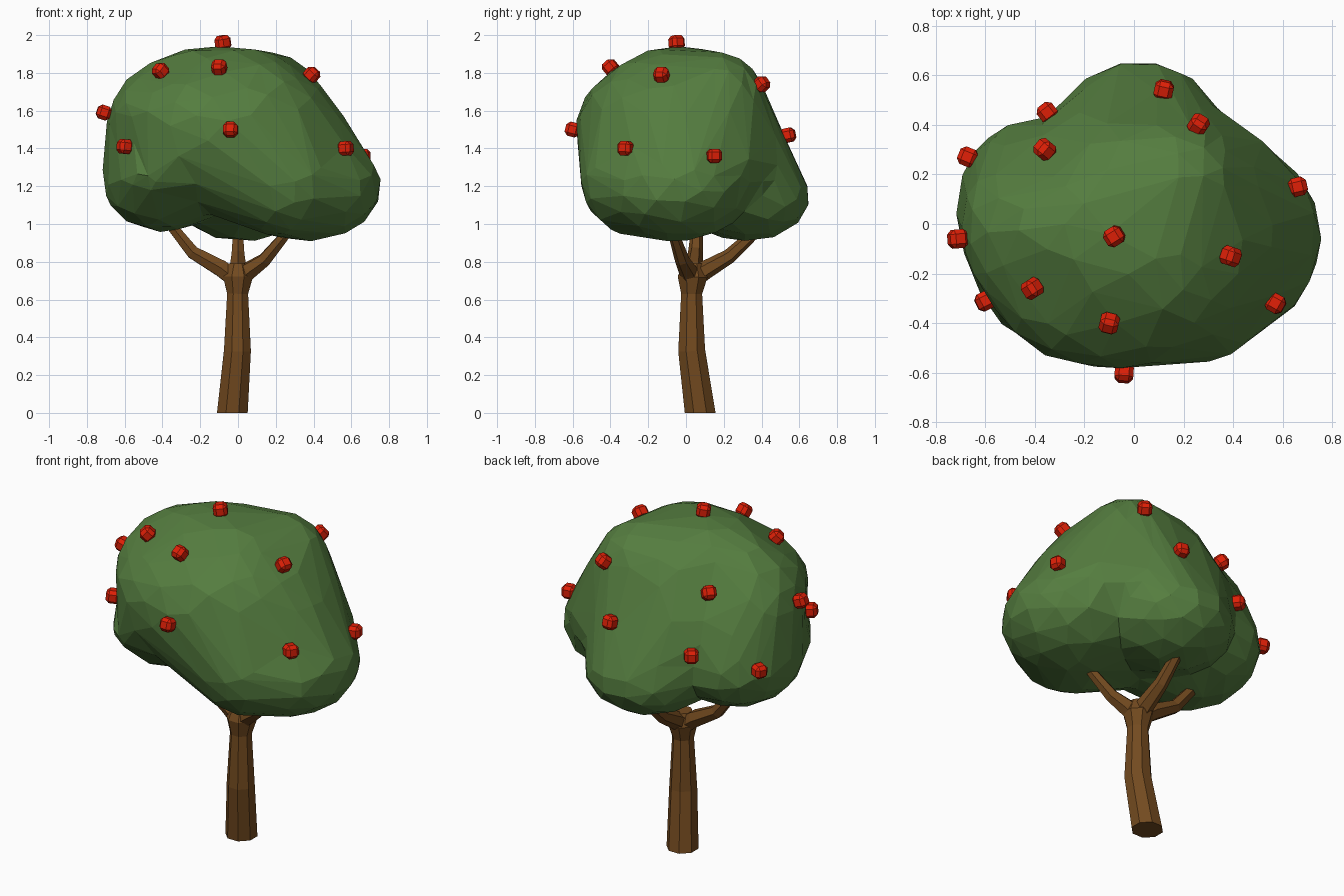
import bpy, bmesh, math
from mathutils import Vector, Matrix

if "Cube" in bpy.data.objects:
    bpy.data.objects.remove(bpy.data.objects["Cube"])


def material(name, rgb):
    m = bpy.data.materials.new(name)
    m.diffuse_color = (*rgb, 1)
    m.use_nodes = True
    m.node_tree.nodes["Principled BSDF"].inputs["Base Color"].default_value = m.diffuse_color
    return m


leaf_green = material("leaf green", (0.09, 0.205, 0.05))
bark_brown = material("bark brown", (0.172, 0.069, 0.014))
fruit_red = material("fruit red", (0.74, 0.014, 0.002))


def make_object(name, bm, mat):
    bmesh.ops.recalc_face_normals(bm, faces=bm.faces)
    me = bpy.data.meshes.new(name)
    bm.to_mesh(me)
    bm.free()
    me.materials.append(mat)
    ob = bpy.data.objects.new(name, me)
    bpy.context.collection.objects.link(ob)
    return ob


def tube(name, path, sides, flat_base=False):
    """Capped faceted tube through (x, y, z, radius) points."""
    bm = bmesh.new()
    pts = [Vector(p[:3]) for p in path]
    rings = []
    for i, p in enumerate(pts):
        d = (pts[min(i + 1, len(pts) - 1)] - pts[max(i - 1, 0)]).normalized()
        if flat_base and i == 0:
            d = Vector((0, 0, 1))
        rot = Vector((0, 0, 1)).rotation_difference(d)
        ring = []
        for k in range(sides):
            a = 2 * math.pi * (k + 0.5) / sides
            ring.append(bm.verts.new(p + rot @ Vector((math.cos(a), math.sin(a), 0)) * path[i][3]))
        rings.append(ring)
    for a, b in zip(rings, rings[1:]):
        for k in range(sides):
            n = (k + 1) % sides
            bm.faces.new((a[k], a[n], b[n], b[k]))
    bm.faces.new(rings[0])
    bm.faces.new(rings[-1])
    return make_object(name, bm, bark_brown)


# Trunk and three kinked branches
tube("trunk", [(-0.03, 0.075, 0, 0.088), (-0.003, 0.03, 0.33, 0.077),
               (-0.002, 0.03, 0.63, 0.06), (0, 0.035, 0.72, 0.085),
               (0, 0.035, 0.79, 0.055)], 8, True)
tube("left_branch", [(0.02, 0.03, 0.68, 0.05), (-0.09, 0.04, 0.765, 0.05),
                     (-0.24, 0.05, 0.85, 0.039), (-0.36, 0.06, 1.0, 0.03),
                     (-0.4, 0.06, 1.1, 0.03)], 6)
tube("right_branch", [(-0.02, 0.04, 0.68, 0.05), (0.06, 0.01, 0.755, 0.05),
                      (0.14, -0.02, 0.81, 0.039), (0.24, -0.06, 0.93, 0.03),
                      (0.32, -0.09, 1.06, 0.03)], 6)
tube("back_branch", [(0, 0.0, 0.68, 0.05), (0, 0.1, 0.755, 0.05),
                     (0, 0.23, 0.83, 0.039), (0, 0.36, 0.95, 0.03),
                     (0, 0.42, 1.06, 0.03)], 6)

# Fruit centres, also used to shape the canopy beneath them
spots = [Vector(s) for s in (
    (-0.08, -0.05, 1.96), (-0.10, -0.40, 1.83), (-0.41, -0.26, 1.81),
    (0.39, -0.13, 1.79), (-0.71, -0.06, 1.59), (-0.60, -0.31, 1.41),
    (-0.04, -0.60, 1.50), (0.57, -0.32, 1.40), (0.66, 0.15, 1.36),
    (0.26, 0.40, 1.74), (0.12, 0.54, 1.47), (-0.36, 0.30, 1.68),
    (-0.35, 0.45, 1.36), (-0.67, 0.27, 1.29))]
middle = Vector((0, 0, 1.35))

# Canopy: each low lobe is hulled with the crown, then all are fused
crown = [((-0.09, -0.06, 1.51), (0.64, 0.52, 0.45)),
         ((0.17, 0.17, 1.63), (0.27, 0.27, 0.28))]
branches = [
    [((0.37, -0.06, 1.20), (0.39, 0.40, 0.29)),
     ((0.25, -0.23, 1.23), (0.33, 0.33, 0.30))],    # right
    [((-0.40, 0.03, 1.25), (0.32, 0.41, 0.29)),
     ((-0.41, -0.15, 1.30), (0.28, 0.32, 0.22))],   # left
    [((0.02, 0.32, 1.15), (0.35, 0.34, 0.24))],     # back
    [((0.36, 0.17, 1.30), (0.24, 0.23, 0.20)),
     ((0.12, 0.33, 1.27), (0.24, 0.24, 0.20))],     # between right and back
]


def lobe_points(centre, radii, lowest):
    b = bmesh.new()
    bmesh.ops.create_icosphere(b, subdivisions=4, radius=1,
                               matrix=Matrix.Translation(centre) @ Matrix.Diagonal((*radii, 1)))
    pts = [v.co.copy() for v in b.verts if v.co.z > lowest]
    b.free()
    return pts


bm = bmesh.new()
for group in branches:
    pts = [p for c, r in crown for p in lobe_points(c, r, 1.19)]
    pts += [p for c, r in group for p in lobe_points(c, r, 0)]
    hull = bmesh.new()
    for p in pts:
        hull.verts.new(p)
    bmesh.ops.convex_hull(hull, input=hull.verts[:])
    bmesh.ops.delete(hull, geom=[v for v in hull.verts if not v.link_faces], context='VERTS')
    bmesh.ops.recalc_face_normals(hull, faces=hull.faces)
    tmp = bpy.data.meshes.new("hull")
    hull.to_mesh(tmp)
    hull.free()
    bm.from_mesh(tmp)
    bpy.data.meshes.remove(tmp)
me = bpy.data.meshes.new("canopy")
bm.to_mesh(me)
bm.free()
me.materials.append(leaf_green)
canopy = bpy.data.objects.new("canopy", me)
bpy.context.collection.objects.link(canopy)
remesh = canopy.modifiers.new("fuse", 'REMESH')
remesh.mode = 'VOXEL'
remesh.voxel_size = 0.04
soft = canopy.modifiers.new("soften", 'SMOOTH')
soft.factor = 0.5
soft.iterations = 3
fused = bpy.data.meshes.new_from_object(
    canopy.evaluated_get(bpy.context.evaluated_depsgraph_get()))
canopy.modifiers.clear()
canopy.data = fused
fused.materials.clear()
fused.materials.append(leaf_green)

# Press or pull the canopy so that it meets every fruit
for s in spots:
    out = (s - middle).normalized()
    target = s - out * 0.022
    near = min(fused.vertices, key=lambda v: ((v.co - s) - out * (v.co - s).dot(out)).length
               + (10 if (v.co - middle).dot(out) < 0.1 else 0))
    at, shift = near.co.copy(), (target - near.co).dot(out)
    for v in fused.vertices:
        v.co += out * shift * math.exp(-((v.co - at).length / 0.22) ** 2)
facets = canopy.modifiers.new("facets", 'DECIMATE')
facets.ratio = 0.042

# Fruit: small chamfered blocks standing on the canopy
bm = bmesh.new()
for s in spots:
    out = (s - middle).to_track_quat('Z', 'Y').to_matrix().to_4x4()
    bmesh.ops.create_cube(bm, size=0.076, matrix=Matrix.Translation(s) @ out)
bmesh.ops.bevel(bm, geom=bm.edges[:], offset=0.018, segments=1, affect='EDGES')
make_object("fruit", bm, fruit_red)
